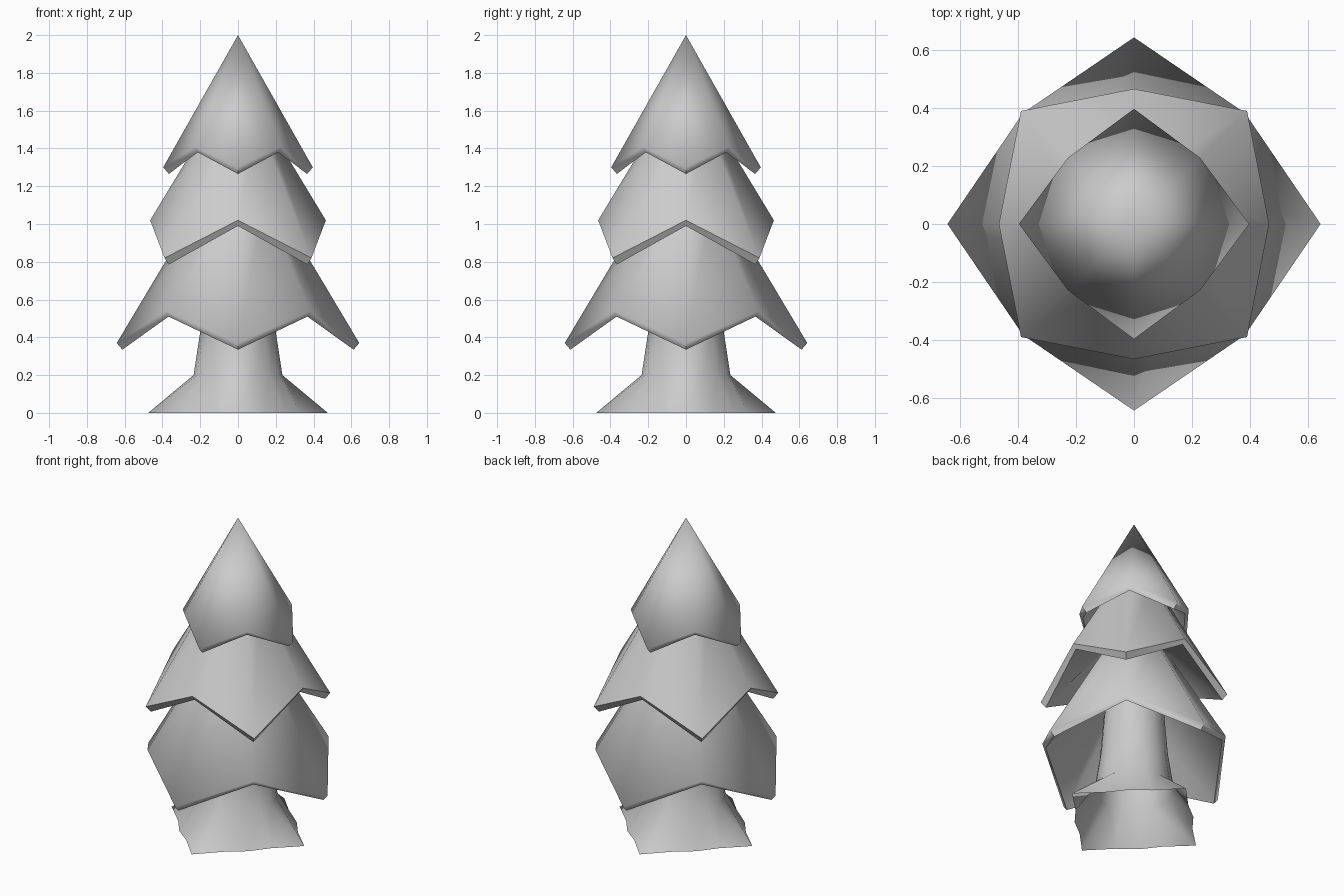
import bpy, bmesh
from math import sin, cos, pi

if "Cube" in bpy.data.objects:
    bpy.data.objects.remove(bpy.data.objects["Cube"])


def finish(name, bm, angle):
    bmesh.ops.recalc_face_normals(bm, faces=bm.faces[:])
    me = bpy.data.meshes.new(name)
    bm.to_mesh(me)
    bm.free()
    ob = bpy.data.objects.new(name, me)
    bpy.context.collection.objects.link(ob)
    bpy.ops.object.select_all(action='DESELECT')
    ob.select_set(True)
    bpy.context.view_layer.objects.active = ob
    bpy.ops.object.shade_smooth_by_angle(angle=angle)
    return ob


def ring(bm, n, radius, height, start=0.0):
    # radius and height are lists that repeat around the ring
    return [bm.verts.new((radius[i % len(radius)] * cos(start + 2 * pi * i / n),
                          radius[i % len(radius)] * sin(start + 2 * pi * i / n),
                          height[i % len(height)])) for i in range(n)]


def bridge(bm, a, b):
    n = len(a)
    for i in range(n):
        j = (i + 1) % n
        bm.faces.new((a[i], a[j], b[j], b[i]))


# Foliage tier: eight-sided skirt with a zigzag rim of four points,
# its underside rising to the neck of the part below
def tier(name, top, tip, valley, neck, start):
    bm = bmesh.new()
    r, z = [tip[0], valley[0]], [tip[1], valley[1]]
    outer = ring(bm, 8, r, z, start)
    lower = ring(bm, 8, [r[0] - 0.03, r[1] - 0.02], [z[0] - 0.035, z[1] - 0.03], start)
    inner = ring(bm, 8, [neck[0]], [neck[1]], start)
    if top[0] == 0:
        apex = bm.verts.new((0, 0, top[1]))
        for i in range(8):
            bm.faces.new((outer[i], outer[(i + 1) % 8], apex))
    else:
        bridge(bm, outer, ring(bm, 8, [top[0]], [top[1]], start))
    bridge(bm, outer, lower)
    bridge(bm, lower, inner)
    return finish(name, bm, 1.15)


tier("lower_foliage", (0.20, 1.11), (0.642, 0.37), (0.54, 0.54), (0.17, 0.80), 0)
tier("middle_foliage", (0.15, 1.54), (0.55, 0.82), (0.465, 1.02), (0.20, 1.11), pi / 4)
tier("top_foliage", (0, 2.00), (0.396, 1.30), (0.322, 1.41), (0.15, 1.54), 0)

# Trunk: open tube flaring into four root points at the ground
bm = bmesh.new()
levels = [([0.475, 0.36, 0.35, 0.36], 0.0), ([0.235], 0.20),
          ([0.20], 0.43), ([0.17], 0.80)]
rings = [ring(bm, 16, r, [z]) for r, z in levels]
for a, b in zip(rings, rings[1:]):
    bridge(bm, a, b)
finish("trunk", bm, 1.15)
